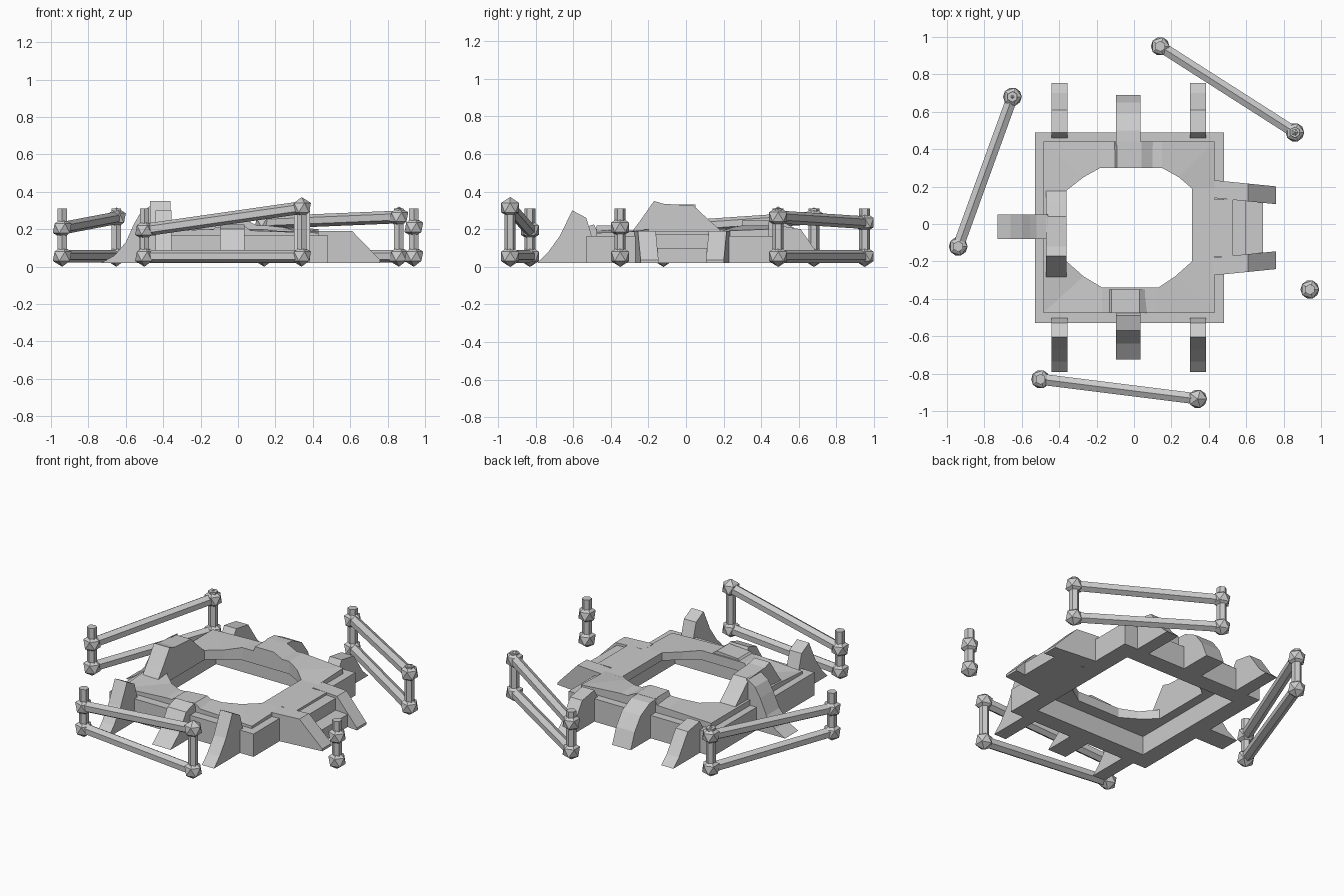
import bpy, bmesh
from mathutils import Vector

if "Cube" in bpy.data.objects:
    bpy.data.objects.remove(bpy.data.objects["Cube"])


def make(name, bm):
    bmesh.ops.recalc_face_normals(bm, faces=bm.faces)
    me = bpy.data.meshes.new(name)
    bm.to_mesh(me)
    bm.free()
    ob = bpy.data.objects.new(name, me)
    bpy.context.collection.objects.link(ob)
    return ob


def prism(name, profile, a, b, axis, skew=0.0):
    """Profile (u, z) extruded across from a to b; axis is the direction of u.
    skew shifts the far end (largest |u|) sideways."""
    bm = bmesh.new()
    u0 = min(abs(p[0]) for p in profile)

    def pt(u, v, z):
        v += skew * (abs(u) - u0)
        return (u, v, z) if axis == 'x' else (v, u, z)
    lo = [bm.verts.new(pt(u, a, z)) for u, z in profile]
    hi = [bm.verts.new(pt(u, b, z)) for u, z in profile]
    n = len(profile)
    bm.faces.new(lo)
    bm.faces.new(hi)
    for i in range(n):
        j = (i + 1) % n
        bm.faces.new((lo[i], lo[j], hi[j], hi[i]))
    return make(name, bm)


def rod(bm, p, q, r):
    """Hexagonal rod between two points."""
    p, q = Vector(p), Vector(q)
    d = q - p
    res = bmesh.ops.create_cone(bm, cap_ends=True, segments=6, radius1=r,
                                radius2=r, depth=d.length)
    rot = d.to_track_quat('Z', 'Y').to_matrix()
    for v in res['verts']:
        v.co = rot @ v.co + (p + q) / 2


# Foundation: square plinth lofted to an irregular octagonal opening
hole = [(.31, -.2), (.31, .19), (.24, .25), (.15, .30), (-.18, .30), (-.27, .25),
        (-.36, .18), (-.36, -.2), (-.27, -.28), (-.17, -.34), (.13, -.34), (.22, -.28)]
hole_z = [.19, .19, .21, .22, .22, .20, .20, .20, .19, .20, .20, .19]
rim_z = [.19, .19, .20, .22, .21, .20, .20, .20, .18, .20, .19, .18]


def square(x0, x1, y0, y1, z):
    zs = z if isinstance(z, list) else [z] * 12
    xy = [(x1, -.2), (x1, .19), (x1, y1), (.15, y1), (-.18, y1), (x0, y1),
          (x0, .18), (x0, -.2), (x0, y0), (-.17, y0), (.13, y0), (x1, y0)]
    return [(x, y, h) for (x, y), h in zip(xy, zs)]


loops = [square(-.53, .48, -.53, .49, .02),
         square(-.53, .48, -.53, .49, .165),
         square(-.485, .43, -.475, .44, .165),
         square(-.485, .43, -.475, .44, rim_z),
         [(x, y, z) for (x, y), z in zip(hole, hole_z)],
         [(x, y, .14) for x, y in hole],
         square(-.42, .37, -.42, .38, .14),
         square(-.42, .37, -.42, .38, .02)]
bm = bmesh.new()
rings = [[bm.verts.new(c) for c in loop] for loop in loops]
for k, ring in enumerate(rings):
    nxt = rings[(k + 1) % len(rings)]
    for i in range(12):
        j = (i + 1) % 12
        bm.faces.new((ring[i], ring[j], nxt[j], nxt[i]))
make("foundation", bm)

# Broken wall remains standing on the foundation
prism("west_wall", [(-.30, .17), (-.24, .25), (-.17, .35), (-.12, .335), (.04, .325),
                    (.12, .25), (.20, .18)], -.47, -.36, 'y')
prism("north_wall", [(-.12, .17), (-.09, .25), (.04, .25), (.12, .21), (.14, .17)],
      .30, .44, 'x')
prism("south_wall", [(-.16, .17), (-.12, .21), (.03, .22), (.10, .17)], -.475, -.35, 'x')

# Tall front corner buttresses and lower back ones
front = [(-.50, .02), (-.79, .02), (-.735, .075), (-.67, .165), (-.605, .30),
         (-.53, .26), (-.50, .16)]
back = [(.46, .02), (.755, .02), (.70, .07), (.61, .20), (.49, .22), (.46, .17)]
for side, x0, x1 in (("left", -.44, -.355), ("right", .30, .385)):
    prism("front_buttress_" + side, front, x0, x1, 'y')
    prism("back_buttress_" + side, back, x0, x1, 'y')

# Curved middle buttresses
prism("front_buttress_middle", [(-.46, .02), (-.725, .02), (-.64, .09), (-.57, .20),
                                (-.49, .225), (-.46, .17)], -.095, .035, 'y')
prism("back_buttress_middle", [(.42, .02), (.69, .02), (.65, .12), (.59, .20),
                               (.50, .245), (.42, .25)], -.095, .035, 'y')
prism("west_buttress", [(-.46, .02), (-.73, .02), (-.66, .06), (-.60, .13),
                        (-.555, .23), (-.52, .29), (-.46, .33)], -.08, .05, 'x')

# Entrance: two sloping side arms with a stepped threshold between
arm = [(.42, .02), (.76, .02), (.76, .035), (.61, .19), (.42, .19)]
prism("entrance_arm_north", arm, .14, .235, 'x', -.1)
prism("entrance_arm_south", arm, -.275, -.18, 'x', .1)
prism("threshold", [(.40, .02), (.69, .02), (.69, .10), (.60, .10), (.60, .175),
                    (.53, .175), (.53, .19), (.40, .19)], -.175, .13, 'x')

# Fence: posts with faceted knots, joined by leaning rails
fences = {"west": [(-.65, .68, .26), (-.94, -.12, .205)],
          "north": [(.14, .95, .235), (.86, .49, .265)],
          "south": [(-.50, -.83, .195), (.34, -.935, .315)],
          "east": [(.94, -.35, .21)]}
for name, posts in fences.items():
    bm = bmesh.new()
    for x, y, z in posts:
        rod(bm, (x, y, .03), (x, y, .31), .029)
        for h in (.055, z):
            res = bmesh.ops.create_icosphere(bm, subdivisions=1, radius=.056)
            bmesh.ops.translate(bm, verts=res['verts'], vec=(x, y, h))
    if len(posts) == 2:
        p, q = posts
        rod(bm, p, q, .034)
        rod(bm, (p[0], p[1], .055), (q[0], q[1], .055), .034)
    make("fence_" + name, bm)
